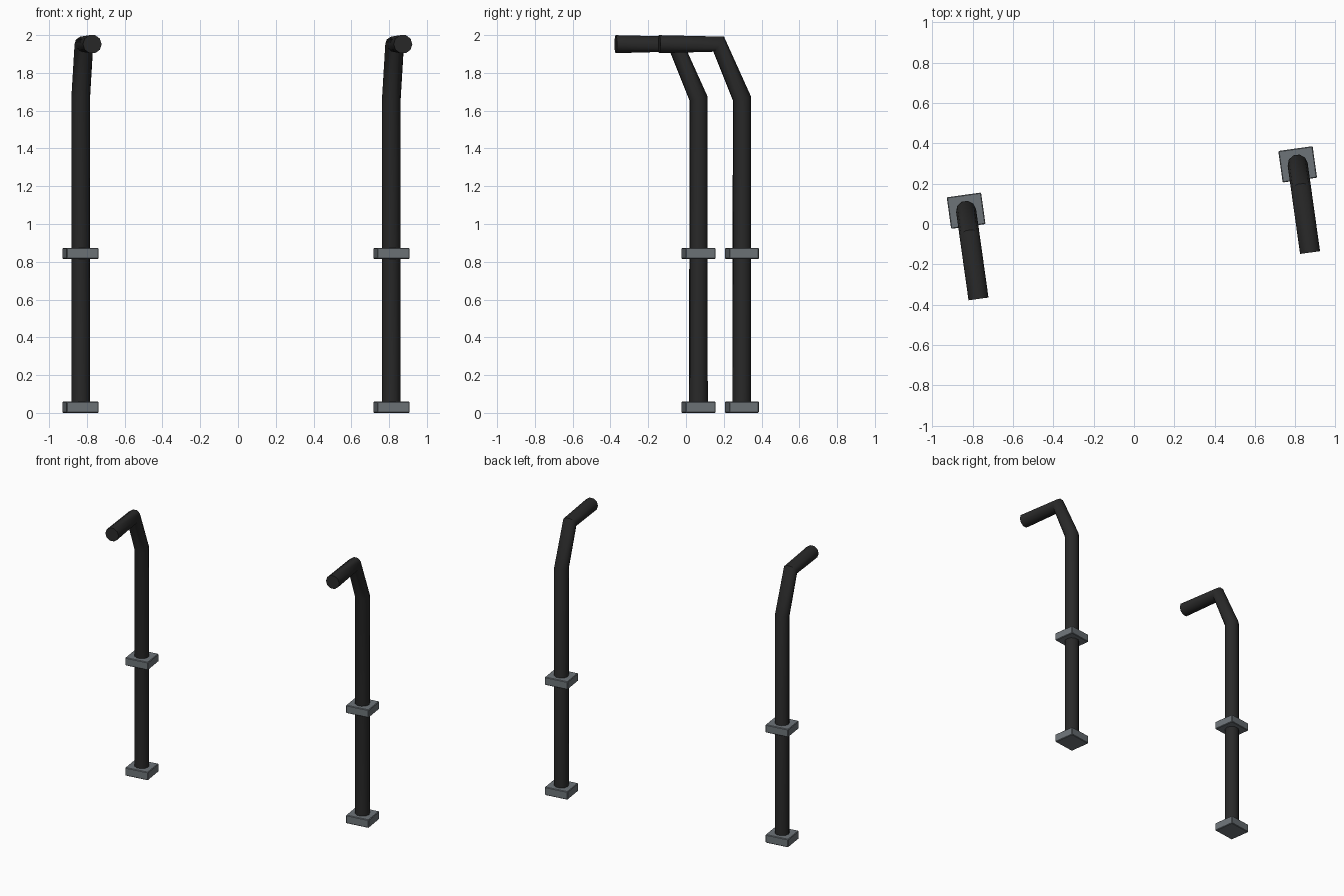
import bpy, bmesh, math
from mathutils import Vector, Matrix

if "Cube" in bpy.data.objects:
    bpy.data.objects.remove(bpy.data.objects["Cube"])

TURN = math.radians(8)
SIDES = 10
RADIUS = 0.05


def material(name, rgb):
    m = bpy.data.materials.new(name)
    m.diffuse_color = (*rgb, 1)
    m.use_nodes = True
    m.node_tree.nodes["Principled BSDF"].inputs["Base Color"].default_value = m.diffuse_color
    return m


black = material("black pipe", (0.022, 0.022, 0.022))
grey = material("grey steel", (0.155, 0.175, 0.19))


def finish(bm, name, mat, place):
    bmesh.ops.recalc_face_normals(bm, faces=bm.faces)
    me = bpy.data.meshes.new(name)
    bm.to_mesh(me)
    bm.free()
    me.materials.append(mat)
    ob = bpy.data.objects.new(name, me)
    bpy.context.collection.objects.link(ob)
    ob.matrix_world = place
    return ob


def bent_pipe(name, place):
    # path in the local yz plane: upright, slanted neck, level arm
    path = [Vector(p) for p in ((0, 0, 0.01), (0, 0, 1.665),
                                (0, -0.124, 1.952), (0, -0.442, 1.952))]
    bm = bmesh.new()
    rings = []
    for i, p in enumerate(path):
        before = (p - path[i - 1]).normalized() if i else Vector()
        after = (path[i + 1] - p).normalized() if i < len(path) - 1 else Vector()
        t = (before + after).normalized()
        u = Vector((1, 0, 0))
        v = t.cross(u)
        rings.append([bm.verts.new(p + RADIUS * (u * math.cos(a) + v * math.sin(a)))
                      for a in (2 * math.pi * k / SIDES for k in range(SIDES))])
    for lo, hi in zip(rings, rings[1:]):
        for k in range(SIDES):
            n = (k + 1) % SIDES
            bm.faces.new((lo[k], lo[n], hi[n], hi[k]))
    bm.faces.new(rings[0])
    bm.faces.new(rings[-1])
    ob = finish(bm, name, black, place)
    bpy.ops.object.select_all(action='DESELECT')
    ob.select_set(True)
    bpy.context.view_layer.objects.active = ob
    bpy.ops.object.shade_smooth_by_angle(angle=math.radians(50))


def plate(name, place, z0, z1):
    # square plate with slightly chamfered edges
    bm = bmesh.new()
    bmesh.ops.create_cube(bm, size=1)
    bmesh.ops.scale(bm, vec=(0.172, 0.158, z1 - z0), verts=bm.verts)
    bmesh.ops.translate(bm, vec=(0, 0, (z0 + z1) / 2), verts=bm.verts)
    bmesh.ops.bevel(bm, geom=bm.edges[:], offset=0.004, segments=1,
                    affect='EDGES')
    finish(bm, name, grey, place)


# two matching posts, each turned slightly about its upright
for side, x, y in (("left", -0.833, 0.066), ("right", 0.812, 0.296)):
    place = Matrix.Translation((x, y, 0)) @ Matrix.Rotation(TURN, 4, 'Z')
    bent_pipe(side + "_bent_pipe", place)
    plate(side + "_base_plate", place, 0.0, 0.06)
    plate(side + "_collar_plate", place, 0.815, 0.873)
